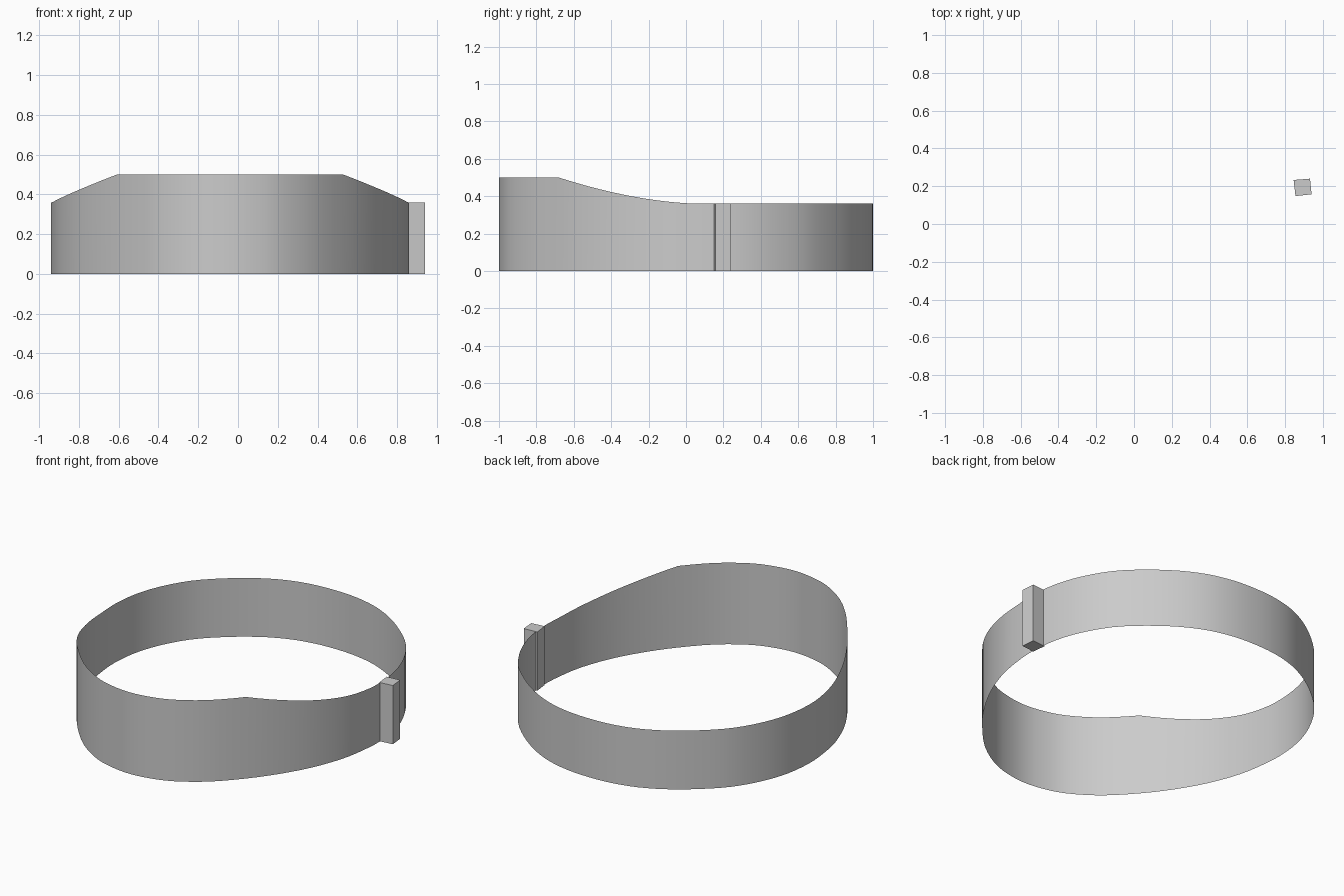
import bpy, bmesh
from mathutils import Vector

cube = bpy.data.objects.get("Cube")
if cube:
    bpy.data.objects.remove(cube)

LOW, HIGH = 0.36, 0.5
CENTRE_X = -0.04
STEPS = 3

grey = bpy.data.materials.new("plain grey")
grey.use_nodes = True
colour = (0.6, 0.6, 0.6, 1)
grey.diffuse_color = colour
grey.node_tree.nodes["Principled BSDF"].inputs["Base Color"].default_value = colour


def make_object(name, bm):
    mesh = bpy.data.meshes.new(name)
    bm.to_mesh(mesh)
    bm.free()
    mesh.materials.append(grey)
    obj = bpy.data.objects.new(name, mesh)
    bpy.context.collection.objects.link(obj)
    return obj


def wall_height(y):
    # Raised front that eases down to the low back
    t = (0.08 - y) / 0.76
    return LOW + (HIGH - LOW) * min(max(t, 0), 1) ** 1.75


def spline(a, b, c, d, t):
    return 0.5 * (2 * b + (c - a) * t + (2 * a - 5 * b + 4 * c - d) * t ** 2
                  + (3 * b - a - 3 * c + d) * t ** 3)


# Half outline of the band, front to back, mirrored into a closed loop
half = [(0, -1), (0.13, -0.984), (0.26, -0.94), (0.42, -0.835), (0.57, -0.68),
        (0.69, -0.52), (0.79, -0.345), (0.86, -0.16), (0.89, 0.0), (0.9, 0.15),
        (0.88, 0.32), (0.825, 0.48), (0.73, 0.64), (0.6, 0.77), (0.45, 0.88),
        (0.3, 0.953), (0.15, 0.99), (0, 1)]
loop = [Vector(p) for p in half]
loop += [Vector((-x, y)) for x, y in half[-2:0:-1]]
count = len(loop)
outline = [spline(*(loop[(i + k) % count] for k in (-1, 0, 1, 2)), s / STEPS)
           for i in range(count) for s in range(STEPS)]

# Thin open band
bm = bmesh.new()
rows = [(bm.verts.new((p.x + CENTRE_X, p.y, 0)),
         bm.verts.new((p.x + CENTRE_X, p.y, wall_height(p.y)))) for p in outline]
for a, b in zip(rows, rows[1:] + rows[:1]):
    face = bm.faces.new((a[0], b[0], b[1], a[1]))
    face.smooth = True
make_object("band_wall", bm)

# Upright block on the left side of the band
bm = bmesh.new()
corners = [(0.855, 0.148), (0.94, 0.157), (0.932, 0.24), (0.845, 0.233)]
base = bm.faces.new([bm.verts.new((x, y, 0)) for x, y in corners])
top = bmesh.ops.extrude_face_region(bm, geom=[base], use_keep_orig=True)
bmesh.ops.translate(bm, vec=(0, 0, LOW),
                    verts=[v for v in top["geom"] if isinstance(v, bmesh.types.BMVert)])
bmesh.ops.recalc_face_normals(bm, faces=bm.faces)
make_object("side_block", bm)
